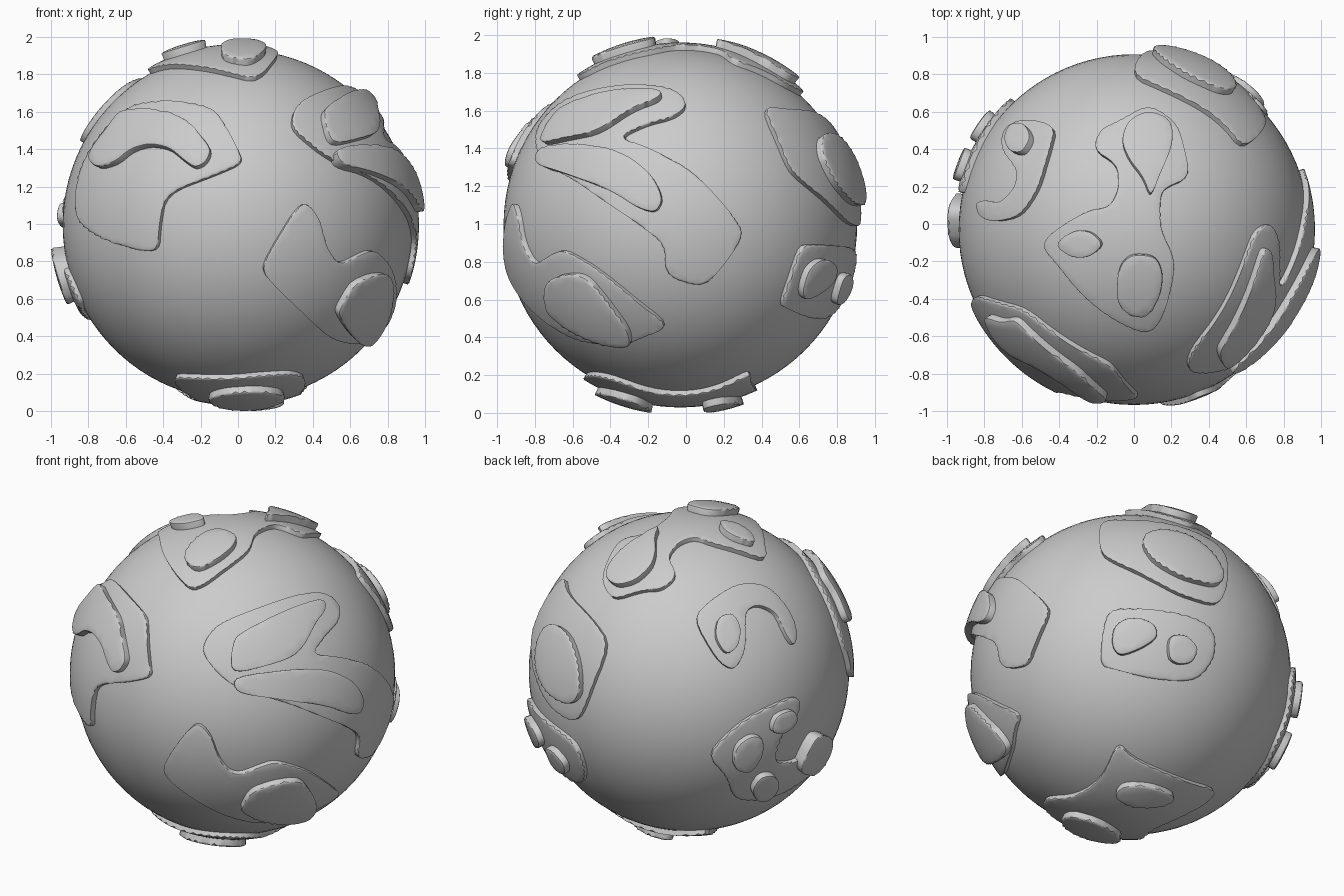
import bpy, bmesh
from math import sin, cos, radians
from mathutils import Vector
from mathutils.geometry import delaunay_2d_cdt

if "Cube" in bpy.data.objects:
    bpy.data.objects.remove(bpy.data.objects["Cube"])

C = Vector((0, -0.03, 0.995))     # globe centre
R, LOW, HIGH = 0.936, 0.966, 1.008  # globe, land and plateau radii


def view(az, el, absolute):
    a, e = radians(az), radians(el)
    r = Vector((cos(a), sin(a), 0))
    u = Vector((-sin(e) * sin(a), sin(e) * cos(a), cos(e)))
    return r, u, r.cross(u), absolute


FRONT, RIGHT = view(0, 0, True), view(90, 0, True)
TOP, BOTTOM = view(0, 90, True), view(0, -90, True)
FR, BL, BR = view(35, 25, False), view(215, 25, False), view(141, -28, False)


def inside(p, poly):
    hit = False
    for a, b in zip(poly, poly[1:] + poly[:1]):
        if (a.y > p.y) != (b.y > p.y) and p.x < a.x + (p.y - a.y) * (b.x - a.x) / (b.y - a.y):
            hit = not hit
    return hit


def plate(name, vw, pts, rad):
    """Curved slab: an outline drawn in a view, laid on the globe at radius rad."""
    r, u, d, absolute = vw
    dirs = []
    for s, t in pts:
        if absolute:
            s, t = s - C.dot(r), t - C.dot(u)
        w = max(rad * rad - s * s - t * t, 0.002) ** 0.5
        dirs.append((r * s + u * t + d * w).normalized())
    # flatten to the tangent plane, soften the corners, split long edges
    n = sum(dirs, Vector()).normalized()
    e1 = n.orthogonal().normalized()
    e2 = n.cross(e1)
    flat = [Vector((p.dot(e1), p.dot(e2))) / p.dot(n) for p in dirs]
    for k in (0.22, 0.25):
        flat = [q for a, b in zip(flat, flat[1:] + flat[:1])
                for q in (a.lerp(b, k), a.lerp(b, 1 - k))]
    ring = []
    for a, b in zip(flat, flat[1:] + flat[:1]):
        m = int((b - a).length / 0.04) + 1
        ring += [a.lerp(b, i / m) for i in range(m)]
    area = sum(a.x * b.y - b.x * a.y for a, b in zip(ring, ring[1:] + ring[:1]))
    if area < 0:
        ring.reverse()
    step, inner = 0.045, []
    for i in range(-40, 41):
        for j in range(-40, 41):
            p = Vector((i * step, j * step))
            if inside(p, ring) and min((p - q).length for q in ring) > 0.025:
                inner.append(p)
    vs, _, fs, *_ = delaunay_2d_cdt(ring + inner, [], [list(range(len(ring)))], 1, 1e-5)
    bm = bmesh.new()
    bv = [bm.verts.new((n + e1 * p.x + e2 * p.y).normalized() * rad) for p in vs]
    for f in fs:
        bm.faces.new([bv[i] for i in f])
    bmesh.ops.delete(bm, geom=[v for v in bm.verts if not v.link_faces], context='VERTS')
    # walls down into the globe, then a rounded rim
    rim = [e for e in bm.edges if e.is_boundary]
    new = bmesh.ops.extrude_edge_only(bm, edges=rim)['geom']
    for v in new:
        if isinstance(v, bmesh.types.BMVert):
            v.co = v.co.normalized() * 0.91
    bmesh.ops.bevel(bm, geom=rim, offset=0.014, segments=2, profile=0.5,
                    affect='EDGES', clamp_overlap=True)
    bmesh.ops.recalc_face_normals(bm, faces=bm.faces[:])
    if sum(f.normal.dot(f.calc_center_median()) * f.calc_area() for f in bm.faces) < 0:
        bmesh.ops.reverse_faces(bm, faces=bm.faces[:])
    me = bpy.data.meshes.new(name)
    bm.to_mesh(me)
    bm.free()
    ob = bpy.data.objects.new(name, me)
    ob.location = C
    bpy.context.collection.objects.link(ob)
    smooth(ob)


def smooth(ob):
    bpy.ops.object.select_all(action='DESELECT')
    ob.select_set(True)
    bpy.context.view_layer.objects.active = ob
    bpy.ops.object.shade_smooth_by_angle(angle=radians(35))


# globe
bpy.ops.mesh.primitive_uv_sphere_add(segments=96, ring_count=48, radius=R, location=C)
bpy.context.object.name = "globe"
smooth(bpy.context.object)

# front left land
plate("front_left_land", FRONT, [(-.59, 1.63), (-.42, 1.66), (-.16, 1.63), (-.11, 1.60), (0, 1.40),
    (.03, 1.33), (-.13, 1.26), (-.39, 1.16), (-.42, 1.0), (-.43, .85), (-.55, .86), (-.77, .94),
    (-.87, 1.03), (-.87, 1.13), (-.85, 1.29), (-.74, 1.48)], LOW)
plate("front_left_plateau", FRONT, [(-.81, 1.35), (-.79, 1.41), (-.71, 1.51), (-.64, 1.61), (-.55, 1.62),
    (-.42, 1.61), (-.30, 1.58), (-.20, 1.48), (-.14, 1.40), (-.17, 1.33), (-.23, 1.30), (-.29, 1.34),
    (-.37, 1.41), (-.48, 1.43), (-.58, 1.40), (-.66, 1.33), (-.76, 1.30)], HIGH)

# right side land
plate("right_land", RIGHT, [(-.80, 1.40), (-.79, 1.52), (-.68, 1.64), (-.45, 1.72), (-.2, 1.74),
    (-.04, 1.71), (.01, 1.63), (-.06, 1.57), (-.22, 1.53), (-.36, 1.46), (-.19, 1.40), (.02, 1.29),
    (.15, 1.16), (.26, 1.03), (.31, .94), (.19, .77), (.10, .67), (-.02, .69), (-.11, .74),
    (-.11, .89), (-.25, 1.0), (-.40, 1.10), (-.6, 1.24), (-.75, 1.31)], LOW)
plate("right_upper_plateau", FR, [(-.03, .04), (-.01, .21), (.06, .26), (.35, .40), (.52, .45),
    (.54, .39), (.47, .30), (.40, .16), (.32, .09), (.03, .01)], HIGH)
plate("right_lower_plateau", RIGHT, [(-.81, 1.32), (-.79, 1.41), (-.46, 1.42), (-.30, 1.36),
    (-.17, 1.25), (-.12, 1.13), (-.16, 1.06), (-.25, 1.08), (-.40, 1.18), (-.67, 1.28)], HIGH)

# front right lower land
plate("lower_right_land", FR, [(-.43, -.57), (-.39, -.48), (-.29, -.34), (-.22, -.28), (-.145, -.35),
    (-.09, -.51), (0, -.595), (.145, -.54), (.24, -.51), (.40, -.555), (.52, -.62), (.625, -.70),
    (.50, -.78), (.39, -.835), (.2, -.87), (.05, -.86), (-.17, -.77), (-.35, -.65)], LOW)
plate("lower_right_plateau", RIGHT, [(-.75, .54), (-.76, .68), (-.67, .73), (-.54, .73), (-.43, .60),
    (-.31, .44), (-.29, .34), (-.40, .34), (-.59, .41), (-.72, .50)], HIGH)

# top land
plate("top_land", TOP, [(-.51, -.10), (-.26, .07), (-.13, .09), (-.08, .19), (-.09, .32), (-.22, .40),
    (-.18, .51), (-.08, .55), (.08, .64), (.23, .54), (.27, .40), (.30, .25), (.16, .19), (.14, .13),
    (.14, -.03), (.22, -.19), (.20, -.35), (.14, -.53), (.07, -.59), (-.08, -.53), (-.26, -.40),
    (-.40, -.23)], LOW)
plate("top_left_plateau", TOP, [(-.43, -.11), (-.32, -.03), (-.23, -.04), (-.16, -.11), (-.24, -.18),
    (-.34, -.18)], HIGH)
plate("top_front_plateau", TOP, [(-.09, -.46), (-.09, -.24), (-.02, -.16), (.12, -.17), (.16, -.27),
    (.14, -.40), (.06, -.52)], HIGH)
plate("top_back_plateau", TOP, [(-.07, .45), (-.03, .56), (.08, .61), (.20, .56), (.21, .43),
    (.14, .27), (.09, .14), (.05, .25), (-.03, .35)], HIGH)

# hooked island, upper back left
plate("hook_land", TOP, [(-.85, .11), (-.80, .13), (-.72, .11), (-.64, .19), (-.62, .29), (-.71, .40),
    (-.70, .51), (-.61, .56), (-.42, .53), (-.45, .40), (-.51, .19), (-.61, .04), (-.75, .01),
    (-.83, .04)], LOW)
plate("hook_plateau", TOP, [(-.70, .465), (-.665, .54), (-.585, .54), (-.55, .465), (-.60, .38),
    (-.67, .39)], HIGH)

# upper back right land
plate("back_right_land", BR, [(-.20, .70), (-.19, .89), (0, .89), (.34, .84), (.54, .73), (.55, .48),
    (.49, .38), (.28, .44), (.11, .53), (-.12, .64)], LOW)
plate("back_right_plateau", BR, [(.04, .77), (.11, .84), (.31, .82), (.47, .71), (.55, .56),
    (.49, .50), (.28, .55), (.11, .65)], HIGH)

# small back island
plate("back_land", BR, [(-.20, .02), (-.16, .34), (-.06, .36), (.34, .32), (.48, .24), (.48, .07),
    (.37, -.07), (.11, -.06), (-.12, 0)], LOW)
plate("back_plateau_a", BR, [(-.13, .13), (-.12, .25), (-.03, .31), (.12, .28), (.15, .19), (.05, .12),
    (-.08, .07)], HIGH)
plate("back_plateau_b", BR, [(.205, .06), (.205, .2), (.31, .21), (.39, .13), (.35, .04), (.27, .025)], HIGH)

# crescent land, lower back left
plate("crescent_land", BL, [(.10, -.49), (.33, -.27), (.64, -.13), (.66, -.24), (.53, -.39),
    (.50, -.54), (.62, -.54), (.71, -.47), (.76, -.39), (.84, -.42), (.80, -.53), (.66, -.65),
    (.53, -.73), (.42, -.76), (.26, -.75), (.225, -.62)], LOW)
for i, pts in enumerate([
        [(.26, -.58), (.27, -.45), (.36, -.38), (.44, -.39), (.44, -.50), (.36, -.61)],
        [(.48, -.36), (.51, -.26), (.62, -.22), (.65, -.30), (.56, -.38)],
        [(.365, -.705), (.42, -.62), (.51, -.61), (.54, -.69), (.47, -.77), (.40, -.77)],
        [(.64, -.60), (.70, -.47), (.76, -.37), (.85, -.39), (.84, -.485), (.75, -.62)]]):
    plate(f"crescent_plateau_{i + 1}", BL, pts, HIGH)

# underside land (second value is -y)
plate("bottom_land", BOTTOM, [(.37, .38), (.33, .12), (.34, -.11), (.42, -.35), (.30, -.34), (.04, -.38),
    (-.39, -.34), (-.28, -.11), (-.2, .1), (-.37, .40), (-.2, .5), (.1, .55), (.28, .5)], LOW)
plate("bottom_plateau_front", BOTTOM, [(-.18, .35), (-.08, .21), (.12, .17), (.26, .26), (.24, .40),
    (.1, .49), (-.08, .47)], HIGH)
plate("bottom_plateau_back", BOTTOM, [(.23, -.08), (.26, -.2), (.12, -.3), (-.06, -.31), (-.09, -.24),
    (.06, -.11)], HIGH)
